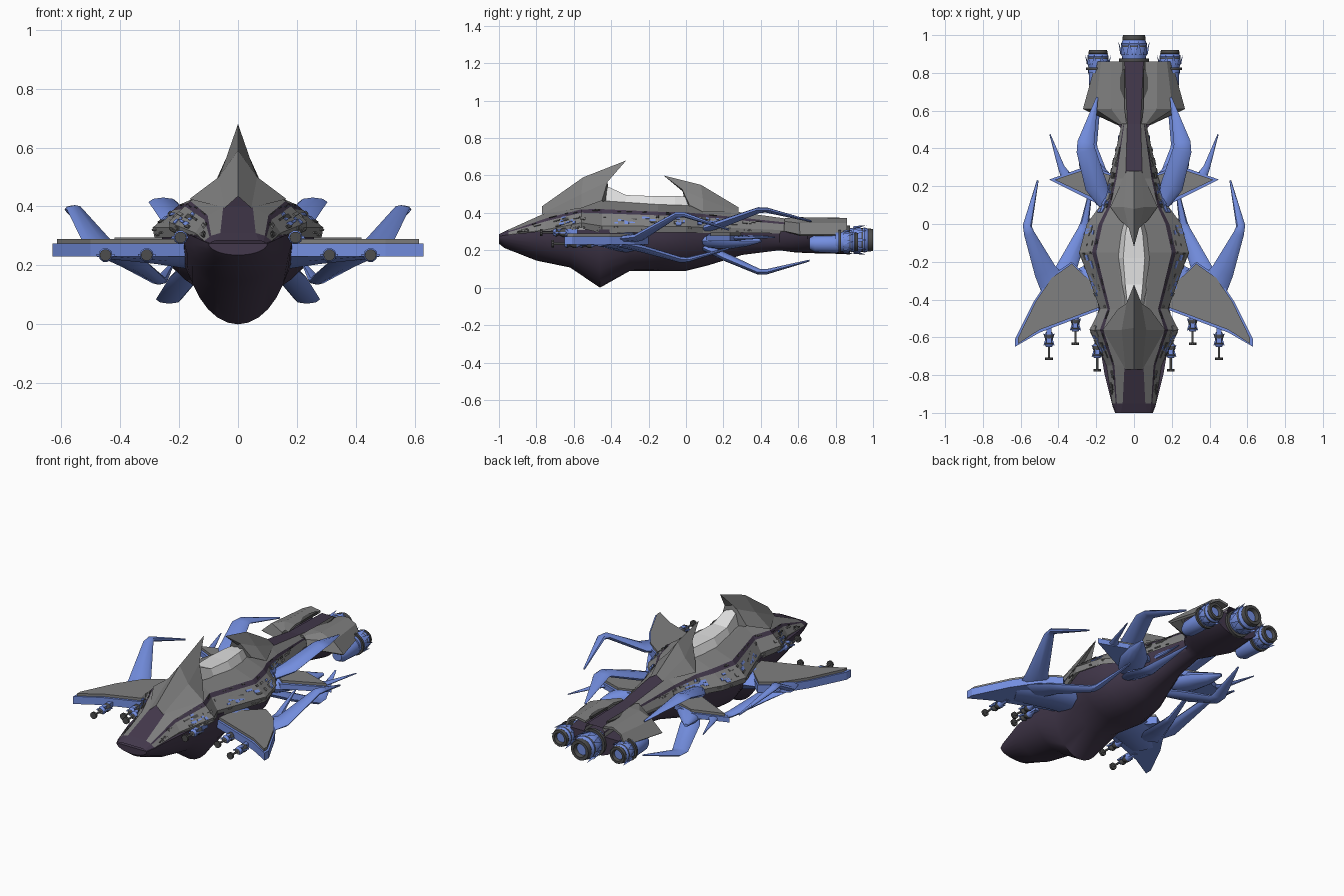
import bpy, bmesh, math, random
from mathutils import Vector as V

if "Cube" in bpy.data.objects:
    bpy.data.objects.remove(bpy.data.objects["Cube"])
random.seed(4)

def mat(name, c):
    m = bpy.data.materials.new(name)
    m.diffuse_color = (*c, 1)
    m.use_nodes = True
    m.node_tree.nodes["Principled BSDF"].inputs["Base Color"].default_value = m.diffuse_color
    return m

GREY, PURPLE, BLUE, WHITE, DARK = 0, 1, 2, 3, 4
MATS = [mat("armour grey", (.215, .215, .215)), mat("dark purple", (.056, .04, .072)),
        mat("bright blue", (.175, .275, .75)), mat("canopy white", (.74, .74, .74)),
        mat("gunmetal", (.075, .075, .075))]

def build(name, verts, faces, idx=0, mirror=False, smooth=None, solid=0):
    bm = bmesh.new()
    vs = [bm.verts.new(v) for v in verts]
    for i, f in enumerate(faces):
        face = bm.faces.new([vs[k] for k in f])
        face.material_index = idx if isinstance(idx, int) else idx[i]
    bmesh.ops.remove_doubles(bm, verts=bm.verts, dist=1e-5)
    bmesh.ops.recalc_face_normals(bm, faces=bm.faces)
    me = bpy.data.meshes.new(name)
    bm.to_mesh(me)
    bm.free()
    for m in MATS:
        me.materials.append(m)
    ob = bpy.data.objects.new(name, me)
    bpy.context.collection.objects.link(ob)
    if smooth:
        bpy.ops.object.select_all(action='DESELECT')
        ob.select_set(True)
        bpy.context.view_layer.objects.active = ob
        bpy.ops.object.shade_smooth_by_angle(angle=math.radians(smooth))
    if solid:
        s = ob.modifiers.new("thickness", 'SOLIDIFY')
        s.thickness, s.offset = solid, 0
    if mirror:
        ob.modifiers.new("mirror", 'MIRROR')
    return ob

def loft(name, rings, closed=True, caps=True, idx=0, **kw):
    # idx may be a rule (ring, side) -> colour
    n = len(rings[0])
    faces, ids = [], []
    rule = idx if callable(idx) else (lambda r, s: idx)
    for r in range(len(rings) - 1):
        for s in range(n if closed else n - 1):
            t = (s + 1) % n
            faces.append((r*n + s, r*n + t, r*n + n + t, r*n + n + s))
            ids.append(rule(r, s))
    if caps:
        last = (len(rings) - 1) * n
        faces += [tuple(range(n)), tuple(range(last, last + n))]
        ids += [rule(0, 0), rule(len(rings) - 2, 0)]
    return build(name, [p for r in rings for p in r], faces, ids, **kw)

def prism(name, pts, z0, z1, idx, mirror=True):
    return loft(name, [[(x, y, z) for x, y in pts] for z in (z0, z1)], idx=idx, mirror=mirror)

def blade(name, path, idx=BLUE, n=8):
    # path rows: x, y, z, half width, half thickness
    rings = []
    for i, (x, y, z, w, h) in enumerate(path):
        a, b = path[max(i-1, 0)], path[min(i+1, len(path)-1)]
        d = V(b[:3]) - V(a[:3])
        side = V((d.y, -d.x, 0)).normalized()
        up = side.cross(d).normalized()
        rings.append([V((x, y, z)) + side*w*math.cos(k*2*math.pi/n) + up*h*math.sin(k*2*math.pi/n)
                      for k in range(n)])
    return loft(name, rings, idx=idx, mirror=True, smooth=40)

def lathe(name, x, z, prof, n=20, mirror=False):
    # prof rows: y, radius, colour
    rings = [[(x + r*math.cos(k*2*math.pi/n), y, z + r*math.sin(k*2*math.pi/n)) for k in range(n)]
             for y, r, c in prof]
    return loft(name, rings, idx=lambda r, s: prof[r][2], mirror=mirror, smooth=35)

# Lower hull: y, half width, top, bottom
hull = [(-1, .10, .275, .235), (-.97, .112, .28, .212), (-.8, .155, .30, .145), (-.62, .185, .31, .108),
        (-.46, .185, .31, 0), (-.3, .21, .31, .09), (-.15, .26, .31, .09), (0, .22, .31, .09),
        (.12, .17, .31, .12), (.3, .10, .31, .175), (.5, .065, .30, .20), (.57, .12, .30, .19),
        (.65, .19, .31, .185), (.86, .16, .30, .18)]
loft("lower_hull", [[(w*math.cos(k*math.pi/16), y, t - (t-b)*math.sin(k*math.pi/16)) for k in range(17)]
                    for y, w, t, b in hull], idx=PURPLE, smooth=35)

# Armoured deck: y, centre half width, outer half width, centre z, edge z
deck = [(-1, .07, .10, .285, .27), (-.95, .06, .115, .31, .28), (-.75, .05, .145, .40, .30),
        (-.56, .07, .235, .455, .335), (-.45, .06, .18, .465, .315), (-.15, .085, .29, .445, .315),
        (0, .06, .25, .44, .315), (.09, .05, .185, .43, .31), (.24, .045, .13, .41, .31),
        (.53, .035, .065, .37, .30), (.86, .05, .07, .35, .28)]

def section(row):
    y, c, w, zc, ze = row
    pts = [V((0, y, zc))]
    for f, g in ((0, 0), (.56, .3), (.67, .45), (1, .9), (.97, 1.15)):
        pts.append(V((c + (w-c)*f, y, zc - (zc-ze)*g)))
    return pts

def deck_colour(r, s):
    if r == 0:
        return PURPLE
    if s == 0:
        return GREY if -.7 < deck[r][0] < .05 else PURPLE
    return PURPLE if s == 2 else GREY
loft("armour_deck", [section(r) for r in deck], closed=False, caps=False, idx=deck_colour, mirror=True)

# Small raised panels on the deck
def surf(y, strip, s):
    for a, b in zip(deck, deck[1:]):
        if a[0] <= y <= b[0]:
            t = (y - a[0]) / (b[0] - a[0])
            p = section([u + (v-u)*t for u, v in zip(a, b)])
            return p[strip].lerp(p[strip+1], s)

def panels(name, count, strips, colour, lo, hi):
    vs, fs = [], []
    for _ in range(count):
        y, st, s = random.uniform(lo, hi), random.choice(strips), random.uniform(0, .75)
        l, k = random.uniform(.012, .04), random.uniform(.12, .25)
        q = [surf(*a) for a in ((y, st, s), (y+l, st, s), (y+l, st, s+k), (y, st, s+k))]
        n = (q[1]-q[0]).cross(q[3]-q[0]).normalized() * .005
        if n.z < 0:
            n = -n
        o = len(vs)
        vs += [p - n for p in q] + [p + n for p in q]
        fs += [(o+4, o+5, o+6, o+7)] + [(o+i, o+(i+1) % 4, o+4+(i+1) % 4, o+4+i) for i in range(4)]
    build(name, vs, fs, colour, mirror=True)
panels("dark_panels", 26, [2, 3], DARK, -.93, .45)
panels("blue_panels", 30, [3], BLUE, -.9, .2)
panels("grey_panels", 40, [3, 4], GREY, -.9, .4)

# Canopy: y, half width, top z
can = [(-.46, .05, .56), (-.32, .075, .495), (-.18, .092, .49), (-.06, .075, .49), (.03, .05, .487)]
loft("canopy", [[(-w, y, .43), (-w*.62, y, z), (w*.62, y, z), (w, y, .43)] for y, w, z in can], idx=WHITE)

# Swept hoods in front of and behind the canopy, slim at the ridge and flaring at the base
def hood(name, ridge, waist, flare, toe, back, foot):
    v = list(ridge) + [toe, waist[0], waist[1], flare[0], flare[1], back, foot]
    build(name, v, [(0, 3, 4, 1), (1, 4, 5, 2), (3, 6, 4), (4, 6, 7, 5), (2, 5, 8), (5, 7, 9, 8)],
          GREY, mirror=True)
hood("front_hood", [(0, -.77, .435), (0, -.55, .59), (0, -.32, .68)],
     [(.065, -.56, .50), (.04, -.42, .565)], [(.165, -.56, .425), (.085, -.45, .465)],
     (.045, -.77, .395), (0, -.44, .57), (0, -.40, .43))
hood("rear_hood", [(0, .28, .43), (0, .08, .55), (0, -.12, .60)],
     [(.055, .09, .475), (.028, -.02, .525)], [(.125, .09, .405), (.075, .02, .44)],
     (.04, .28, .405), (0, 0, .50), (0, 0, .43))

# Front wings with grey top plates
prism("front_wing_frame", [(.17, -.45), (.5, -.575), (.63, -.65), (.63, -.61), (.53, -.41), (.44, -.275),
                           (.33, -.2), (.18, -.34)], .23, .275, BLUE)
prism("front_wing_plate", [(.18, -.44), (.5, -.56), (.615, -.635), (.615, -.605), (.52, -.41), (.435, -.285),
                           (.33, -.21), (.19, -.34)], .275, .29, GREY)
blade("front_wing_root", [(.12, -.30, .25, .13, .07), (.28, -.36, .24, .12, .035), (.45, -.46, .245, .08, .022)])
blade("upper_front_prong", [(.37, -.40, .25, .10, .02), (.47, -.25, .27, .06, .022), (.555, -.05, .39, .028, .016),
                            (.565, -.01, .39, .024, .014), (.51, .23, .31, .005, .005)])
blade("lower_front_prong", [(.40, -.36, .235, .08, .018), (.36, -.24, .21, .055, .02), (.27, -.03, .15, .028, .016),
                            (.26, .01, .15, .022, .014), (.22, .23, .21, .005, .005)])

# Rear wings, pods and prongs
prism("rear_wing_frame", [(.08, .19), (.2, .11), (.45, .235), (.24, .31), (.1, .26)], .25, .28, BLUE)
prism("rear_wing_plate", [(.09, .19), (.2, .13), (.42, .234), (.24, .295), (.1, .25)], .28, .295, GREY)
blade("rear_wing_pod", [(.09, .06, .25, .03, .02), (.14, .14, .25, .07, .04), (.2, .24, .25, .075, .042),
                        (.25, .33, .25, .045, .028), (.28, .4, .25, .01, .008)], n=12)
blade("upper_rear_prong", [(.14, .08, .31, .03, .02), (.20, .2, .345, .06, .022), (.255, .39, .415, .05, .016),
                           (.255, .43, .415, .045, .014), (.195, .67, .355, .005, .005)])
blade("lower_rear_prong", [(.12, .08, .225, .03, .02), (.18, .22, .16, .055, .022), (.235, .39, .085, .045, .016),
                           (.235, .43, .085, .04, .014), (.18, .66, .145, .005, .005)])
blade("outer_rear_spike", [(.34, .22, .265, .035, .014), (.385, .30, .265, .018, .01), (.445, .475, .27, .003, .003)])
blade("inner_rear_spike", [(.085, .15, .27, .02, .02), (.085, .3, .27, .015, .015), (.08, .47, .27, .003, .003)])

# Tail cowling over the engines
cowl = [(.53, (.04, .36), (.06, .365), (.075, .35), (.085, .30)), (.61, (.05, .37), (.12, .37), (.2, .34), (.265, .28)),
        (.86, (.06, .355), (.12, .365), (.17, .34), (.195, .28))]
loft("tail_cowling", [[(x, r[0], z) for x, z in r[1:]] for r in cowl], closed=False, caps=False,
     mirror=True, solid=.014)
prism("cowling_inset", [(.05, .66), (.065, .66), (.075, .7), (.075, .77), (.06, .82), (.05, .82)], .36, .374, DARK)

# Engines: ringed nozzles with pointed petals
def engine(name, x, z, y, R, L, mirror):
    rows = [(-.1, .8, BLUE), (.05, .8, DARK), (.05, .98, DARK), (.17, .98, DARK), (.17, .78, BLUE), (.3, .82, BLUE),
            (.45, .88, BLUE), (.58, .8, DARK), (.64, .8, BLUE), (.7, .85, BLUE), (.82, .75, DARK), (.86, .78, DARK),
            (1, .72, DARK), (1, .5, DARK), (.85, .42, BLUE), (.85, .1, BLUE)]
    lathe(name, x, z, [(y + a*L, r*R, c) for a, r, c in rows], mirror=mirror)
    vs, fs = [], []
    for k in range(10):
        o = len(vs)
        for da, r, t in ((-.25, .93, .3), (.25, .93, .3), (0, 1.04, .78), (0, .8, .4)):
            a = k*math.pi/5 + da
            vs.append((x + R*r*math.cos(a), y + t*L, z + R*r*math.sin(a)))
        fs += [(o, o+1, o+2), (o, o+3, o+1), (o+1, o+3, o+2), (o+2, o+3, o)]
    build(name + "_petals", vs, fs, BLUE, mirror=mirror)
engine("centre_engine", 0, .255, .85, .08, .15, False)
engine("side_engine", .19, .245, .81, .066, .11, True)
lathe("side_engine_housing", .19, .235, [(.66, .03, BLUE), (.69, .045, BLUE), (.80, .05, BLUE), (.83, .045, BLUE)],
      mirror=True)

# Guns
for i, (x, tip, z) in enumerate([(.45, -.72, .235), (.31, -.64, .235), (.195, -.78, .295)]):
    rows = [(0, .012, DARK), (0, .02, DARK), (.013, .02, DARK), (.013, .006, GREY), (.07, .006, GREY), (.07, .016, BLUE),
            (.085, .024, DARK), (.10, .014, DARK), (.12, .024, DARK), (.135, .024, BLUE), (.15, .014, BLUE), (.19, .01, BLUE)]
    lathe(f"gun_{i+1}", x, z, [(tip + a, r, c) for a, r, c in rows], n=10, mirror=True)
    prism(f"gun_mount_{i+1}", [(x-.012, tip+.09), (x+.012, tip+.09), (x+.012, tip+.2), (x-.012, tip+.2)],
          z-.008, z+.02, BLUE)
    prism(f"gun_fins_{i+1}", [(x-.03, tip+.075), (x, tip+.09), (x+.03, tip+.075), (x+.02, tip+.11), (x+.03, tip+.14),
                              (x, tip+.13), (x-.03, tip+.14), (x-.02, tip+.11)], z-.004, z+.004, BLUE)
